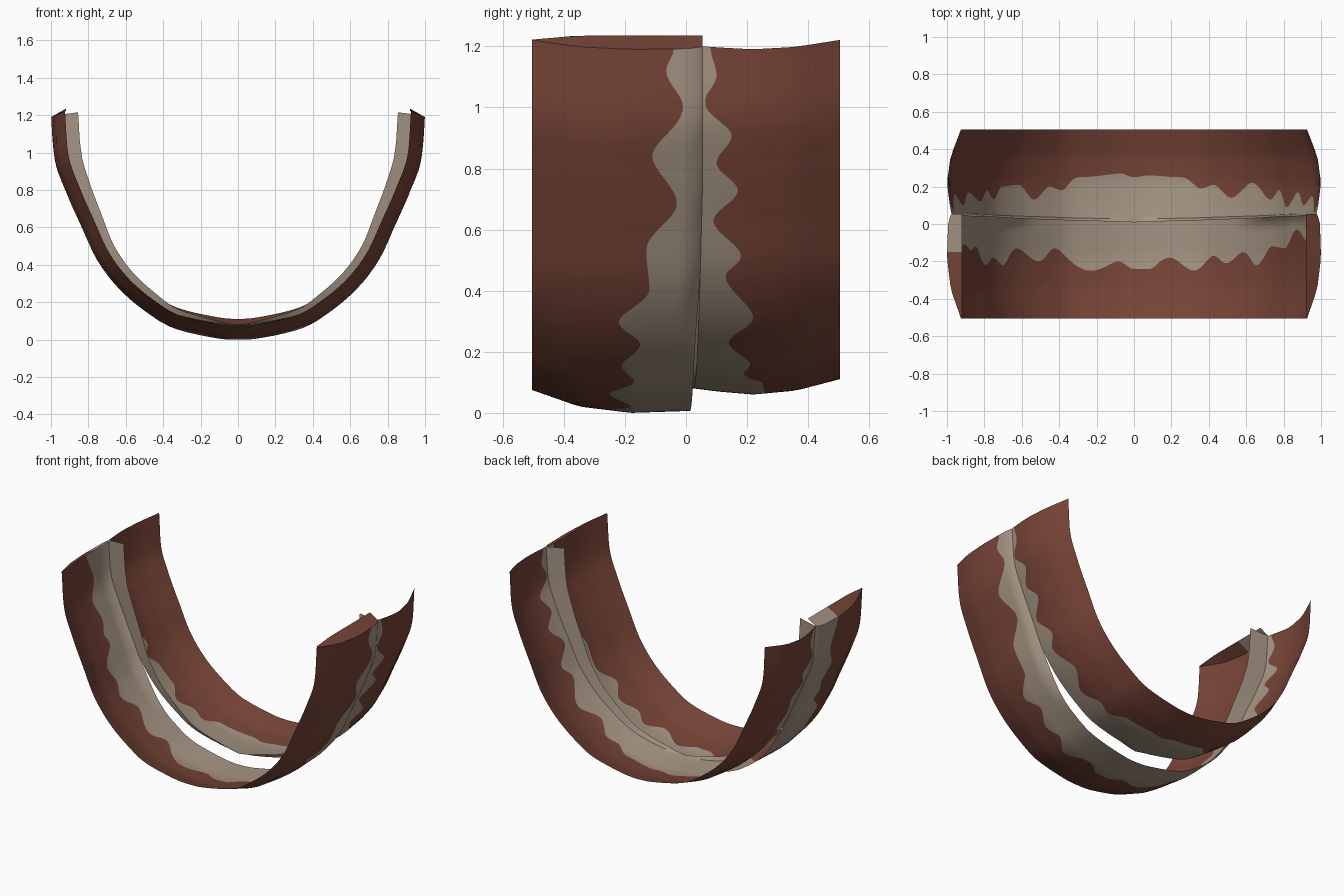
import bpy, bmesh, math
from mathutils import Vector

if "Cube" in bpy.data.objects:
    bpy.data.objects.remove(bpy.data.objects["Cube"], do_unlink=True)


def make_material(name, color):
    mat = bpy.data.materials.new(name)
    mat.use_nodes = True
    mat.diffuse_color = (*color, 1)
    mat.node_tree.nodes["Principled BSDF"].inputs["Base Color"].default_value = (*color, 1)
    return mat


brown = make_material("red brown", (0.185, 0.058, 0.038))
beige = make_material("warm beige", (0.376, 0.296, 0.227))

# Half of the U-shaped outer profile, mirrored to the other side
half = [(0, 0), (.13, .01), (.34, .06), (.48, .14), (.63, .265), (.75, .42),
        (.84, .61), (.92, .79), (.98, .96), (1, 1.19)]
END = len(half) - 1
profile = [Vector((-x, z)) for x, z in reversed(half[1:])] + [Vector(p) for p in half]
profile = [2 * profile[0] - profile[1]] + profile + [2 * profile[-1] - profile[-2]]

# Scalloped colour borders: (position along the U, distance from the middle)
front_border = [(-9, .15), (-8.2, .09), (-7.5, .14), (-6.8, .11), (-6.4, .14), (-6.1, .12),
                (-5.5, .22), (-5, .18), (-4.6, .22), (-4, .13), (-3.2, .2), (-2.6, .13),
                (-1.5, .25), (-.7, .2), (0, .24), (.7, .24), (1.3, .18), (1.9, .25),
                (2.6, .17), (3.1, .21), (3.7, .15), (4.2, .22), (4.9, .12), (5.6, .13),
                (6.4, .03), (7.3, .11), (8.2, .01), (8.7, .065), (9, .04)]
back_border = [(-9, .08), (-8.6, .11), (-8.2, .07), (-7.7, .16), (-7.1, .1), (-6.6, .17),
               (-5.9, .12), (-5.4, .18), (-5.1, .13), (-4.6, .2), (-3.9, .21), (-3.4, .13),
               (-2.8, .2), (-2.3, .18), (-1.8, .25), (-.6, .27), (0, .25), (.7, .26),
               (1.6, .25), (2.1, .19), (2.6, .21), (3.3, .14), (4, .22), (4.9, .13),
               (5.3, .18), (5.9, .09), (6.5, .17), (7, .1), (7.6, .15), (8.2, .06),
               (8.6, .1), (9, .08)]

# Inward curl across the width of each strip: (y, share of the full depth)
front_curl = [(-.51, 1), (-.35, .27), (-.18, 0), (.05, .1)]
back_curl = [(.02, .4), (.1, .2), (.22, 0), (.36, .25), (.51, 1)]
LIFT = .06  # the back strip hangs higher at the bottom of the U


def lookup(table, v, smooth=False):
    for (a, p), (b, q) in zip(table, table[1:]):
        if v <= b:
            f = max(0, (v - a) / (b - a))
            f = f * f * (3 - 2 * f) if smooth else f
            return p + (q - p) * f
    return table[-1][1]


def curve_point(u):
    """Smooth point on the U and its inward normal."""
    i = min(int(u + END), 2 * END - 1)
    f = u + END - i
    a, b, c, d = profile[i:i + 4]
    m, n = (c - a) / 2, (d - b) / 2
    k, e = c - b, f * f
    p = b + m * f + (3 * k - 2 * m - n) * e + (m + n - 2 * k) * e * f
    t = (m + 2 * (3 * k - 2 * m - n) * f + 3 * (m + n - 2 * k) * e).normalized()
    return p, Vector((-t.y, t.x))


def place(u, y, depth, share, lift):
    p, n = curve_point(u)
    rise = lift * (1 - p.y / 1.2) + .025 * share * abs(u / END) ** 8
    q = p + n * depth
    return Vector((q.x, y, max(0, q.y + rise)))


def seam(u):
    return .012 + .03 * min(1, abs(u) / 6.5)


def back_point(u, y):
    share = lookup(back_curl, y)
    return place(u, y, (.052 + .025 * abs(u) / END) * share, share, LIFT)


def front_point(u, y):
    """Front skin; its edge curls in to meet the back strip up the sides."""
    share = lookup(front_curl, y)
    p = place(u, y, .077 * share, share, 0)
    closed = lookup([(3.2, 0), (5.2, 1)], abs(u), True)
    curl = lookup([(seam(u) - .045, 0), (seam(u), 1)], y, True)
    return p.lerp(back_point(u, seam(u) + .012), closed * curl)


STEPS, ROWS = 288, 8


def column(u, front):
    """Points across one strip, outer edge first; border sits at index ROWS."""
    outer = -.505 if front else .505
    inner = seam(u) if front else seam(u) + .012
    border = lookup(front_border if front else back_border, u, True)
    border = -border if front else max(border, inner + .01)
    ys = [outer + (border - outer) * i / ROWS for i in range(ROWS)]
    ys += [border + (inner - border) * i / ROWS for i in range(ROWS + 1)]
    point = front_point if front else back_point
    pts = [point(u, y) for y in ys]
    if not front:
        # Lip folded inwards along the seam
        lip = .02 + .125 * min(1, abs(u) / 8)
        tip = place(u, inner - .015, lip, .5, LIFT)
        pts += [pts[-1].lerp(tip, .5), tip]
    return pts


def add_cap(bm, verts, side):
    """Sloping end flap that rises towards the inside."""
    top = []
    for v in verts:
        z = min(1.235, 1.222 + (v.co.y + .505) * .09)
        top.append(bm.verts.new((side * .92, v.co.y, z)))
    for i in range(len(verts) - 1):
        face = bm.faces.new((verts[i], verts[i + 1], top[i + 1], top[i]))
        face.material_index = int(i >= ROWS and side < 0)


def build_strip(name, front):
    bm = bmesh.new()
    cols = []
    for s in range(STEPS + 1):
        u = -END + 2 * END * s / STEPS
        cols.append([bm.verts.new(p) for p in column(u, front)])
    for a, b in zip(cols, cols[1:]):
        for i in range(len(a) - 1):
            face = bm.faces.new((a[i], a[i + 1], b[i + 1], b[i]))
            face.material_index = int(i >= ROWS)
    if front:
        add_cap(bm, cols[0], -1)
        add_cap(bm, cols[-1], 1)
    bmesh.ops.recalc_face_normals(bm, faces=bm.faces)
    # Make the curved skin face outwards
    low = min(bm.faces, key=lambda f: f.calc_center_median().z)
    if low.normal.z > 0:
        bmesh.ops.reverse_faces(bm, faces=bm.faces)
    mesh = bpy.data.meshes.new(name)
    bm.to_mesh(mesh)
    bm.free()
    mesh.materials.append(brown)
    mesh.materials.append(beige)
    obj = bpy.data.objects.new(name, mesh)
    bpy.context.collection.objects.link(obj)
    bpy.ops.object.select_all(action="DESELECT")
    obj.select_set(True)
    bpy.context.view_layer.objects.active = obj
    bpy.ops.object.shade_smooth_by_angle(angle=math.radians(35))


build_strip("front_curved_strip", True)
build_strip("back_curved_strip", False)
